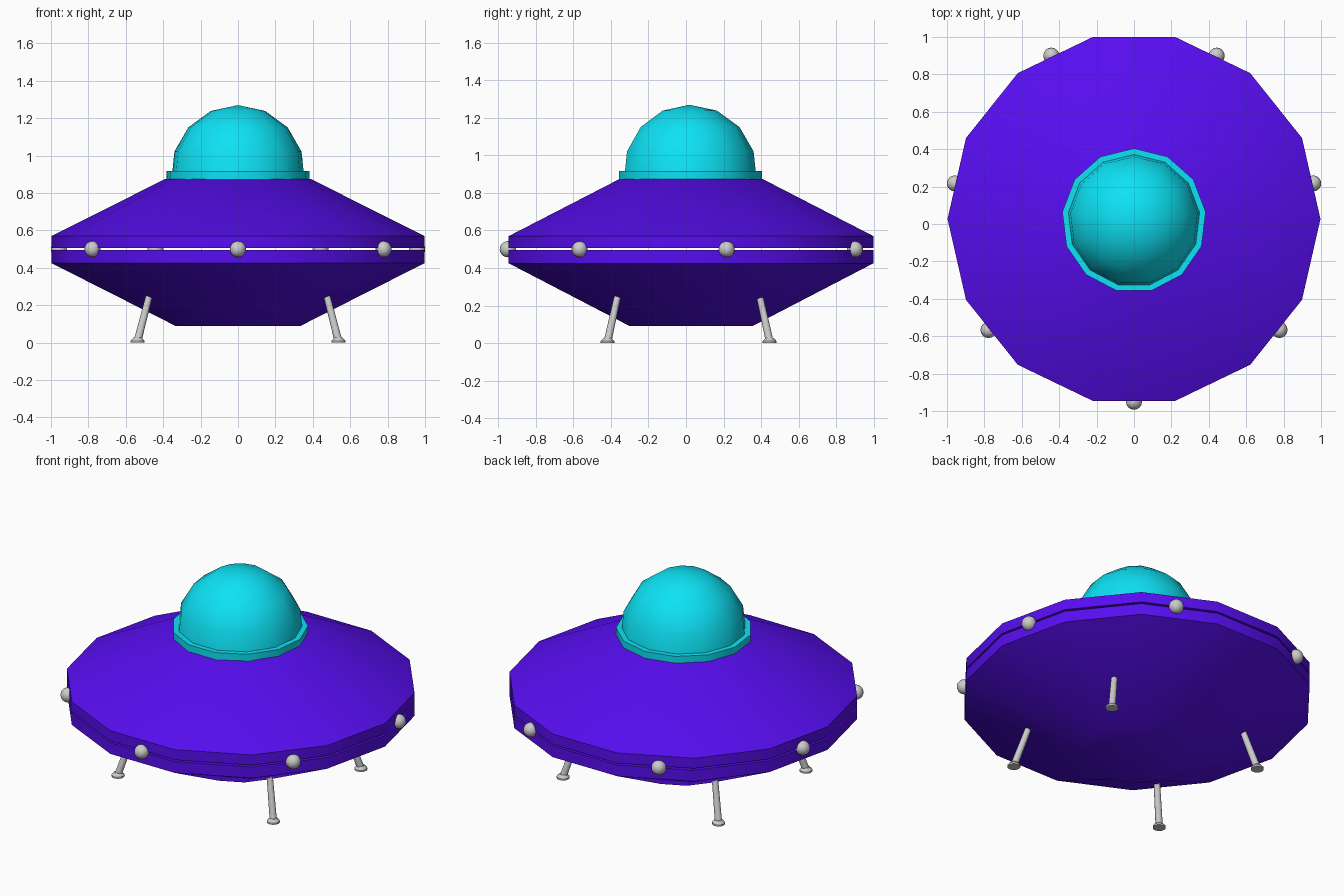
import bpy, math
from mathutils import Vector

if "Cube" in bpy.data.objects:
    bpy.data.objects.remove(bpy.data.objects["Cube"])


def material(name, rgb):
    m = bpy.data.materials.new(name)
    m.diffuse_color = (*rgb, 1)
    m.use_nodes = True
    m.node_tree.nodes["Principled BSDF"].inputs["Base Color"].default_value = m.diffuse_color
    return m


def smooth(obj):
    bpy.ops.object.select_all(action='DESELECT')
    obj.select_set(True)
    bpy.context.view_layer.objects.active = obj
    bpy.ops.object.shade_smooth_by_angle(angle=math.radians(32))


def lathe(name, profile, sides, start, centre, mat=None):
    """Revolve (radius, z) points listed bottom to top, closing both ends."""
    verts, faces, rings = [], [], []
    for r, z in profile:
        if r == 0:
            rings.append([len(verts)] * sides)
            verts.append((0, 0, z))
            continue
        rings.append(list(range(len(verts), len(verts) + sides)))
        for i in range(sides):
            a = start + math.tau * i / sides
            verts.append((r * math.cos(a), r * math.sin(a), z))
    for lo, hi in zip(rings, rings[1:]):
        for i in range(sides):
            j = (i + 1) % sides
            quad = [lo[i], lo[j], hi[j], hi[i]]
            faces.append(list(dict.fromkeys(quad)))
    if profile[0][0] > 0:
        faces.append(rings[0][::-1])
    if profile[-1][0] > 0:
        faces.append(rings[-1])
    mesh = bpy.data.meshes.new(name)
    mesh.from_pydata(verts, [], faces)
    obj = bpy.data.objects.new(name, mesh)
    obj.location = centre
    bpy.context.collection.objects.link(obj)
    if mat:
        mesh.materials.append(mat)
    smooth(obj)
    return obj


purple = material("hull_purple", (0.095, 0.004, 0.87))
cyan = material("dome_cyan", (0.004, 0.76, 0.91))
CY = 0.027

# Two hull halves with a thin open seam between them
lathe("upper_hull", [(0.997, 0.506), (0.997, 0.57), (0.39, 0.875)], 14, 0, (0, CY, 0), purple)
lathe("lower_hull", [(0.335, 0.09), (0.997, 0.425), (0.997, 0.495)], 14, 0, (0, CY, 0), purple)

# Cockpit dome and its collar
dome = [(0.36 * math.cos(math.radians(a)), 0.91 + 0.36 * math.sin(math.radians(a)))
        for a in (-6, 18, 42, 66)] + [(0, 1.27)]
lathe("dome", dome, 13, math.pi / 2, (0, 0.018, 0), cyan)
lathe("dome_collar", [(0.386, 0.872), (0.386, 0.917)], 13, math.pi / 2, (0, 0.018, 0), cyan)

# Rim lights
lights = [(0, -0.95)] + [(s * x, y) for s in (1, -1)
                         for x, y in ((0.778, -0.567), (0.958, 0.217), (0.442, 0.9))]
for n, (x, y) in enumerate(lights):
    bpy.ops.mesh.primitive_uv_sphere_add(segments=16, ring_count=10, radius=0.043, location=(x, y, 0.5))
    bpy.context.object.name = f"rim_light_{n + 1}"
    smooth(bpy.context.object)

# Splayed landing legs with flared feet
for sx, side in ((-1, "left"), (1, "right")):
    for sy, end in ((-1, "front"), (1, "back")):
        foot = Vector((sx * 0.537, 0.014 + sy * 0.432, 0.008))
        top = Vector((sx * 0.467, 0.014 + sy * 0.372, 0.28))
        axis = top - foot
        bpy.ops.mesh.primitive_cone_add(vertices=12, radius1=0.021, radius2=0.018, depth=axis.length,
                                        location=(foot + top) / 2,
                                        rotation=axis.to_track_quat('Z', 'Y').to_euler())
        bpy.context.object.name = f"{end}_{side}_leg"
        smooth(bpy.context.object)
        lathe(f"{end}_{side}_foot", [(0.037, 0), (0.037, 0.01), (0.021, 0.027)], 12, 0,
              (foot.x, foot.y, 0))
